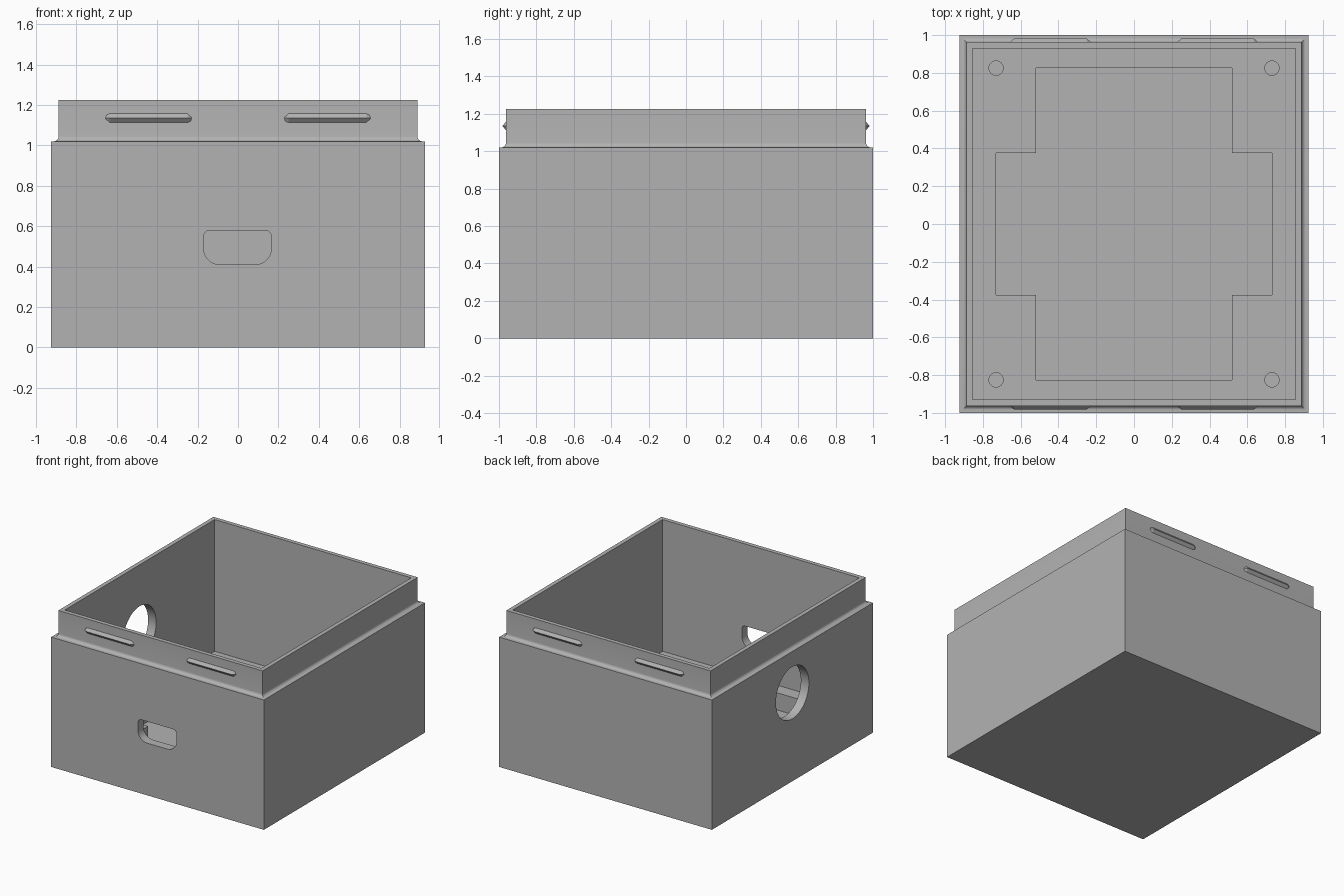
import bpy, bmesh
from math import sin, cos, pi, radians

if "Cube" in bpy.data.objects:
    bpy.data.objects.remove(bpy.data.objects["Cube"], do_unlink=True)

grey = bpy.data.materials.new("plain grey")
grey.use_nodes = True
COLOUR = (0.45, 0.45, 0.45, 1)
grey.diffuse_color = COLOUR
grey.node_tree.nodes["Principled BSDF"].inputs["Base Color"].default_value = COLOUR

WIDE, DEEP = 0.925, 1.0          # outer half sizes
SHOULDER, TOP, FLOOR, PIT = 1.02, 1.225, 0.19, 0.055
LIP, WALL = 0.037, 0.07          # insets of the lip and of the cavity


def loft(name, rings):
    """Skin a stack of equal-length point loops and cap both ends."""
    bm = bmesh.new()
    loops = [[bm.verts.new(p) for p in ring] for ring in rings]
    n = len(loops[0])
    for a, b in zip(loops, loops[1:]):
        for i in range(n):
            j = (i + 1) % n
            bm.faces.new((a[i], a[j], b[j], b[i]))
    bm.faces.new(loops[0])
    bm.faces.new(loops[-1])
    bmesh.ops.recalc_face_normals(bm, faces=bm.faces)
    mesh = bpy.data.meshes.new(name)
    bm.to_mesh(mesh)
    bm.free()
    mesh.materials.append(grey)
    obj = bpy.data.objects.new(name, mesh)
    bpy.context.collection.objects.link(obj)
    return obj


def rect(inset, z):
    x, y = WIDE - inset, DEEP - inset
    return [(-x, -y, z), (x, -y, z), (x, y, z), (-x, y, z)]


def arc(cx, cy, r, start, sweep, steps):
    return [(cx + r * cos(radians(start + sweep * i / steps)),
             cy + r * sin(radians(start + sweep * i / steps))) for i in range(steps + 1)]


def cut(body, outline, low, high, place):
    """Subtract a prism; place maps outline a, b and depth c to x, y, z."""
    cutter = loft("cutter", [[place(a, b, c) for a, b in outline] for c in (low, high)])
    cutter.hide_render = True
    mod = body.modifiers.new("cut", "BOOLEAN")
    mod.operation, mod.solver, mod.object = "DIFFERENCE", "EXACT", cutter
    bpy.context.view_layer.objects.active = body
    bpy.ops.object.modifier_apply(modifier=mod.name)
    bpy.data.objects.remove(cutter, do_unlink=True)


# Box shell: outer wall, filleted shoulder, lip, cavity and floor
R = 0.025
fillet = [rect(LIP - R + R * sin(t), SHOULDER + R - R * cos(t))
          for t in (i * pi / 12 for i in range(7))]
shell = loft("box_shell", [rect(0, 0), rect(0, SHOULDER)] + fillet
             + [rect(LIP, TOP), rect(WALL, TOP), rect(WALL, FLOOR)])

# Stepped recess and blind screw holes in the floor
quarter = [(0.73, 0.375), (0.52, 0.375), (0.52, 0.825)]
cross = (quarter + [(-x, y) for x, y in reversed(quarter)]
         + [(-x, -y) for x, y in quarter] + [(x, -y) for x, y in reversed(quarter)])
upright = lambda a, b, c: (a, b, c)
cut(shell, cross, PIT, 0.4, upright)
for sx in (-1, 1):
    for sy in (-1, 1):
        cut(shell, arc(sx * 0.73, sy * 0.825, 0.038, 0, 345, 23), PIT, 0.4, upright)

# Port through the front wall, rounder at its lower corners
port = (arc(-0.09, 0.49, 0.08, 180, 90, 8) + arc(0.085, 0.49, 0.08, 270, 90, 8)
        + arc(0.135, 0.55, 0.03, 0, 90, 6) + arc(-0.14, 0.55, 0.03, 90, 90, 6))
cut(shell, port, -1.1, -0.85, lambda a, b, c: (a, c, b))

# Round cable hole through the right wall
cut(shell, arc(0, 0.695, 0.205, 0, 352.5, 47), -1.0, -0.8, lambda a, b, c: (c, a, b))

bpy.ops.object.select_all(action="DESELECT")
shell.select_set(True)
bpy.context.view_layer.objects.active = shell
bpy.ops.object.shade_smooth_by_angle(angle=radians(30))

# Snap ridges on the front and back of the lip, with tapered ends
face = DEEP - LIP
for sy, side in ((-1, "front"), (1, "back")):
    for sx, hand in ((-1, "right"), (1, "left")):
        rings = []
        for x, taper in ((0.23, 0), (0.25, 1), (0.635, 1), (0.655, 0)):
            rings.append([(sx * x, sy * (face - 0.005), 1.115),
                          (sx * x, sy * (face + 0.001 + 0.016 * taper), 1.135),
                          (sx * x, sy * (face - 0.005), 1.155)]
                         if not taper else
                         [(sx * x, sy * face, 1.113),
                          (sx * x, sy * (face + 0.019), 1.135),
                          (sx * x, sy * face, 1.157)])
        loft(f"{side}_{hand}_snap_ridge", rings)
